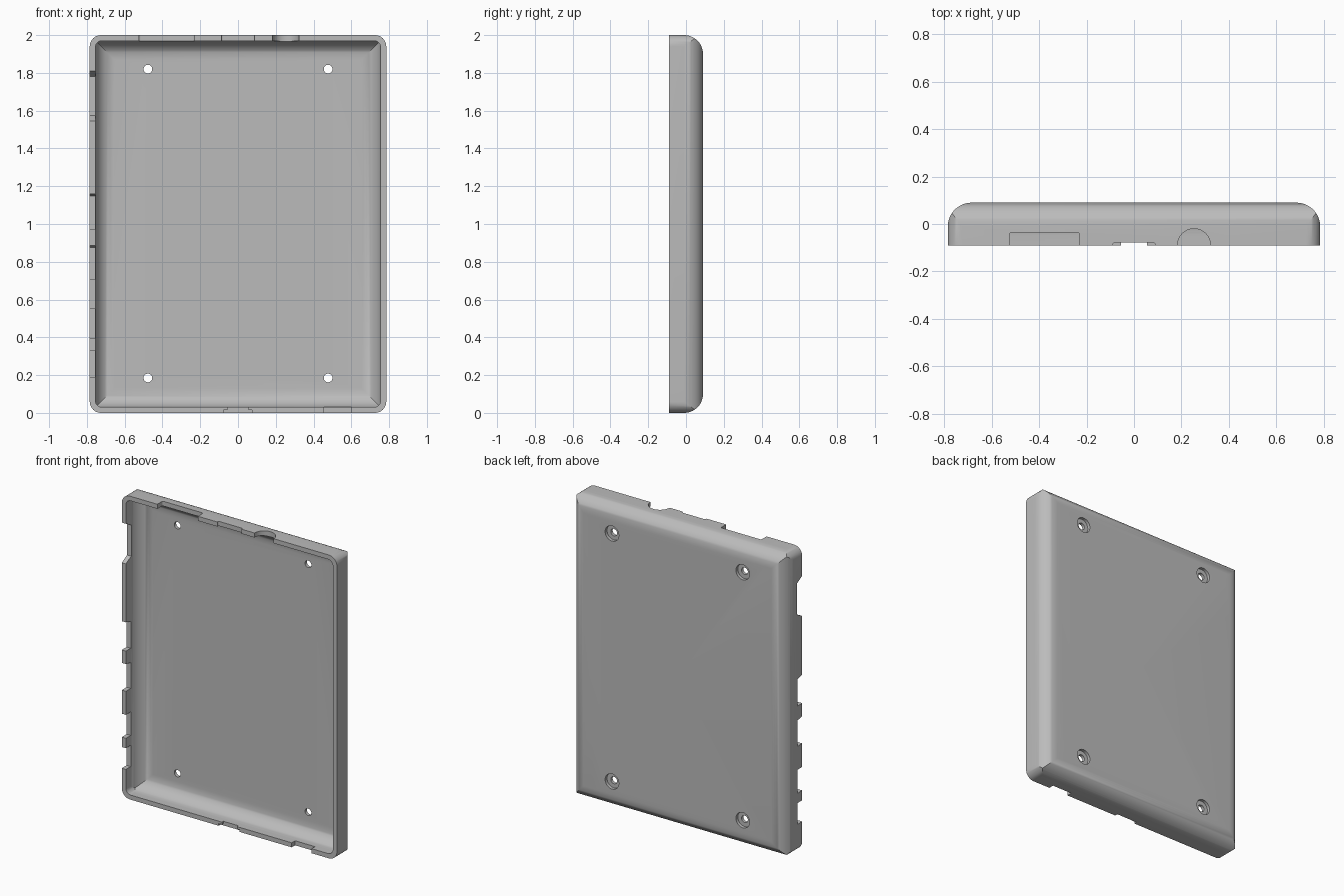
import bpy
import bmesh
from math import cos, sin, pi, radians
from mathutils import Vector

cube = bpy.data.objects.get("Cube")
if cube:
    bpy.data.objects.remove(cube)

grey = bpy.data.materials.new("light grey plastic")
grey.use_nodes = True
grey.diffuse_color = (0.5, 0.5, 0.5, 1)
grey.node_tree.nodes["Principled BSDF"].inputs["Base Color"].default_value = (0.5, 0.5, 0.5, 1)

HALF_W, HEIGHT, FRONT, BACK = 0.785, 2.0, -0.09, 0.09
WALL, FLOOR = 0.03, 0.04


def rounded(u0, u1, v0, v1, r_low, r_high, steps=12):
    """Rectangle outline with separate radii for its low-v and high-v corners."""
    corners = [(u1 - r_high, v1 - r_high, r_high, 0), (u0 + r_high, v1 - r_high, r_high, 90),
               (u0 + r_low, v0 + r_low, r_low, 180), (u1 - r_low, v0 + r_low, r_low, 270)]
    pts = []
    for u, v, r, start in corners:
        for i in range(steps + 1 if r else 1):
            a = radians(start + 90 * i / steps)
            pts.append((u + r * cos(a), v + r * sin(a)))
    return pts


def prism(name, outline, axis, lo, hi):
    """Extrude a 2D outline along an axis; the outline uses the other two axes in order."""
    bm = bmesh.new()

    def place(p):
        co = list(p)
        co.insert("xyz".index(axis), lo)
        return bm.verts.new(co)
    face = bm.faces.new([place(p) for p in outline])
    new = bmesh.ops.extrude_face_region(bm, geom=[face])["geom"]
    shift = Vector([hi - lo if c == axis else 0 for c in "xyz"])
    bmesh.ops.translate(bm, vec=shift, verts=[g for g in new if isinstance(g, bmesh.types.BMVert)])
    bmesh.ops.recalc_face_normals(bm, faces=bm.faces)
    mesh = bpy.data.meshes.new(name)
    bm.to_mesh(mesh)
    bm.free()
    mesh.materials.append(grey)
    obj = bpy.data.objects.new(name, mesh)
    bpy.context.collection.objects.link(obj)
    return obj


def combine(target, tool, operation):
    """Apply a boolean and remove the tool."""
    mod = target.modifiers.new("cut", "BOOLEAN")
    mod.operation, mod.object, mod.solver = operation, tool, "EXACT"
    bpy.context.view_layer.objects.active = target
    bpy.ops.object.modifier_apply(modifier=mod.name)
    bpy.data.objects.remove(tool)


def tray(name, inset, front, back, corner, fillet):
    """Block with rounded plan corners and mitred fillets along the back."""
    w, z0, z1 = HALF_W - inset, inset, HEIGHT - inset
    body = prism(name, rounded(-w, w, z0, z1, corner, corner), "y", front, back)
    deep = front - 0.05
    combine(body, prism("side_fillets", rounded(-w, w, deep, back, 0, fillet), "z", -0.1, 2.1), "INTERSECT")
    ends = [(y, z) for z, y in rounded(z0, z1, deep, back, 0, fillet)]
    combine(body, prism("end_fillets", ends, "x", -1, 1), "INTERSECT")
    return body


def circle(u, v, r, n=32):
    return [(u + r * cos(2 * pi * i / n), v + r * sin(2 * pi * i / n)) for i in range(n)]


# Hollow case half
case = tray("case_back_shell", 0, FRONT, BACK, 0.06, 0.1)
combine(case, tray("cavity", WALL, FRONT - 0.05, BACK - FLOOR, 0.035, 0.1), "DIFFERENCE")

# Screw holes with counterbores
for x in (-0.477, 0.477):
    for z in (0.185, 1.82):
        combine(case, prism("screw_hole", circle(x, z, 0.023), "y", -0.05, 0.2), "DIFFERENCE")
        combine(case, prism("counterbore", circle(x, z, 0.05), "y", BACK - 0.02, 0.2), "DIFFERENCE")

# Port notches along the right wall: low z, high z, depth, slope of the ends
for z0, z1, depth, slope in ((1.545, 1.81, 0.055, 0.03), (0.97, 1.16, 0.05, 0.012),
                             (0.705, 0.885, 0.05, 0.01), (0.395, 0.55, 0.05, 0), (0.19, 0.33, 0.05, 0)):
    low = z0 + slope if z0 > 1.5 else z0
    outline = [(FRONT - 0.01, z0 - 0.001), (FRONT, z0), (FRONT + depth, low),
               (FRONT + depth, z1 - slope), (FRONT, z1), (FRONT - 0.01, z1 + 0.001)]
    combine(case, prism("side_port", outline, "x", -0.9, -0.74), "DIFFERENCE")

# Port notches in the top wall
top_ports = [rounded(-0.525, -0.23, -0.2, -0.035, 0, 0.01),
             rounded(-0.088, 0.088, -0.2, -0.077, 0, 0.008),
             circle(0.253, FRONT, 0.07)]
for outline in top_ports:
    combine(case, prism("top_port", outline, "z", 1.94, 2.1), "DIFFERENCE")

# Port notches in the bottom wall, the middle one flared outward
for u0, u1, y, z in ((-0.055, 0.055, -0.075, 0.06), (-0.078, 0.075, -0.07, 0.014), (0.455, 0.6, -0.055, 0.06)):
    combine(case, prism("bottom_port", rounded(u0, u1, -0.2, y, 0, 0), "z", -0.1, z), "DIFFERENCE")

# Smooth fillets, crisp rims
bpy.ops.object.select_all(action="DESELECT")
case.select_set(True)
bpy.context.view_layer.objects.active = case
bpy.ops.object.shade_smooth_by_angle(angle=radians(30))
